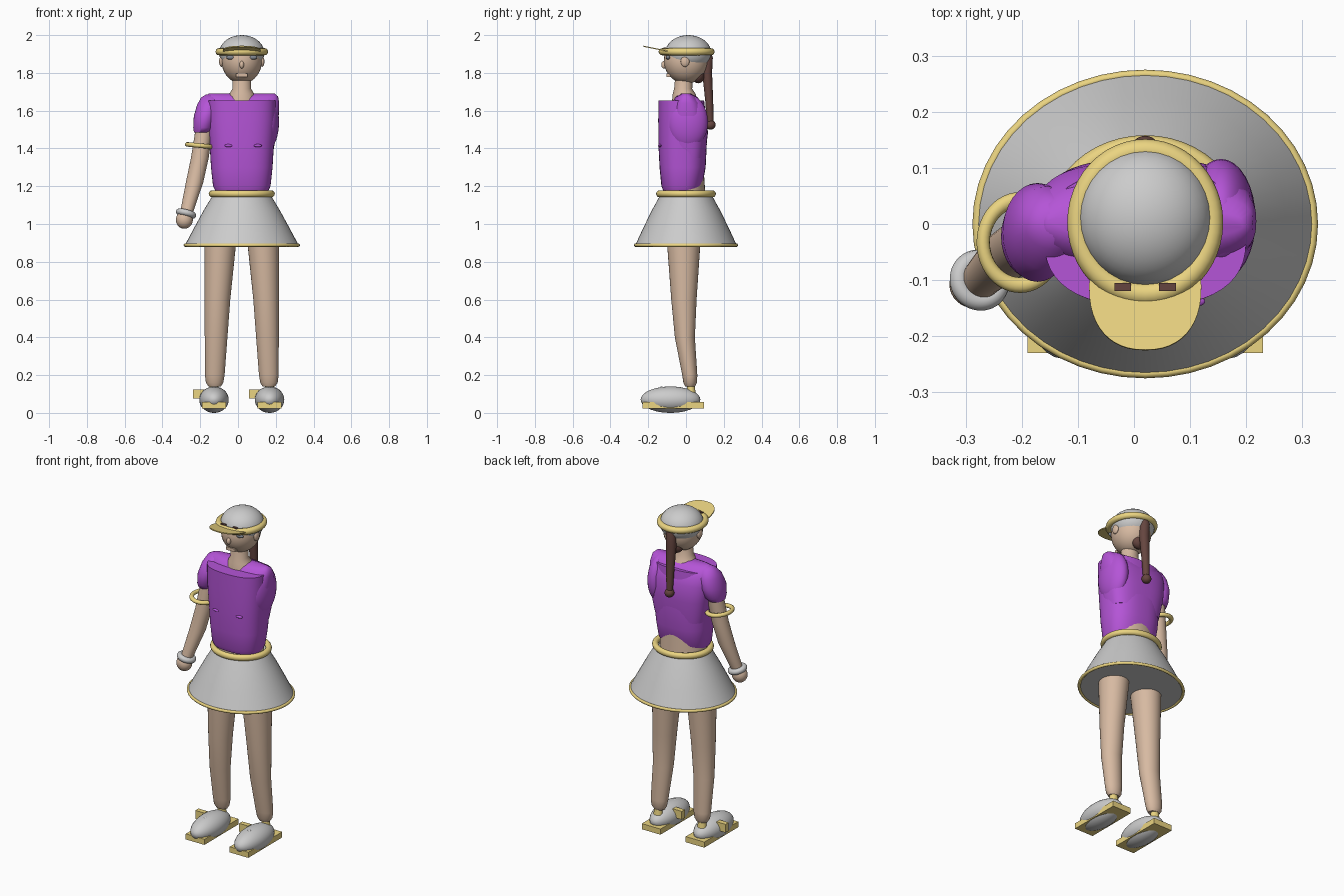
import bpy, bmesh, math
from mathutils import Vector

CX = 0.02  # body centre line


def material(name, rgb):
    m = bpy.data.materials.new(name)
    m.diffuse_color = (*rgb, 1)
    return m


SKIN = material("skin", (0.68, 0.49, 0.36))
PURPLE = material("purple", (0.46, 0.09, 0.68))
GOLD = material("gold", (0.83, 0.66, 0.22))
WHITE = material("white", (0.85, 0.85, 0.85))
BROWN = material("brown", (0.13, 0.06, 0.05))
EYE = material("eye", (0.22, 0.24, 0.28))


def finish(ob, name, mat, angle=40):
    ob.name = name
    ob.data.materials.append(mat)
    bpy.ops.object.select_all(action='DESELECT')
    ob.select_set(True)
    bpy.context.view_layer.objects.active = ob
    bpy.ops.object.shade_smooth_by_angle(angle=math.radians(angle))
    return ob


def loft(name, mat, sections, n=32, power=2.0, angle=40):
    """Closed skin through horizontal sections (z, x, y, rx, ry)."""
    bm = bmesh.new()
    rings = []
    for z, x, y, rx, ry in sections:
        ring = []
        for i in range(n):
            a = 2 * math.pi * i / n
            c, s = math.cos(a), math.sin(a)
            ring.append(bm.verts.new((
                x + rx * math.copysign(abs(c) ** (2 / power), c),
                y + ry * math.copysign(abs(s) ** (2 / power), s), z)))
        rings.append(ring)
    for a, b in zip(rings, rings[1:]):
        for i in range(n):
            j = (i + 1) % n
            bm.faces.new((a[i], a[j], b[j], b[i]))
    bm.faces.new(rings[0])
    bm.faces.new(rings[-1])
    bmesh.ops.recalc_face_normals(bm, faces=bm.faces[:])
    me = bpy.data.meshes.new(name)
    bm.to_mesh(me)
    bm.free()
    ob = bpy.data.objects.new(name, me)
    bpy.context.collection.objects.link(ob)
    return finish(ob, name, mat, angle)


def ball(name, mat, loc, r):
    bpy.ops.mesh.primitive_uv_sphere_add(segments=32, ring_count=18, location=loc)
    ob = bpy.context.object
    ob.scale = r
    return finish(ob, name, mat)


def box(name, mat, loc, size, rot=(0, 0, 0)):
    bpy.ops.mesh.primitive_cube_add(size=1, location=loc, rotation=rot)
    ob = bpy.context.object
    ob.scale = size
    return finish(ob, name, mat)


def ring(name, mat, loc, rx, ry, minor, rot=(0, 0, 0)):
    bpy.ops.mesh.primitive_torus_add(major_radius=rx, minor_radius=minor, location=loc,
                                     rotation=rot, major_segments=48, minor_segments=12)
    ob = bpy.context.object
    ob.scale = (1, ry / rx, 1)
    return finish(ob, name, mat)


# Legs, ankles and shoes on both sides
for side, s in (("left", -1), ("right", 1)):
    leg = [(0.14, 0.143, 0.022, 0.033, 0.026), (0.16, 0.144, 0.022, 0.046, 0.036),
           (0.20, 0.143, 0.020, 0.052, 0.040), (0.40, 0.136, -0.006, 0.060, 0.053),
           (0.60, 0.129, -0.011, 0.068, 0.067), (0.88, 0.115, -0.012, 0.083, 0.087),
           (0.98, 0.112, -0.010, 0.086, 0.090)]
    loft(side + "_leg", SKIN, [(z, CX + s * x, y, rx, ry) for z, x, y, rx, ry in leg])
    x = CX + s * 0.147
    loft(side + "_ankle", GOLD, [(0.08, x, 0.03, 0.03, 0.025), (0.15, x, 0.025, 0.022, 0.02)])
    ball(side + "_shoe", WHITE, (x, -0.082, 0.07), (0.078, 0.158, 0.07))
    box(side + "_shoe_sole", GOLD, (x, -0.067, 0.04), (0.125, 0.325, 0.034))
    box(side + "_shoe_tab", GOLD, (x - 0.08, -0.055, 0.10), (0.06, 0.03, 0.05))
    ball(side + "_shoe_button", WHITE, (x, -0.13, 0.133), (0.01, 0.01, 0.006))

# Skirt with its closed underside, belt and hem
loft("skirt", WHITE, [(0.885, CX, 0, 0.303, 0.27), (0.98, CX, 0, 0.252, 0.226),
                      (1.07, CX, 0, 0.203, 0.182), (1.15, CX, 0, 0.155, 0.138)], 48)
ring("skirt_hem", GOLD, (CX, 0, 0.888), 0.299, 0.267, 0.009)
ring("belt", GOLD, (CX, 0, 1.16), 0.157, 0.142, 0.018)

# Waist and shirt
loft("waist", SKIN, [(1.12, CX, 0, 0.14, 0.105), (1.27, CX, -0.01, 0.14, 0.105)])
loft("shirt_front", PURPLE, [
    (1.175, CX, -0.025, 0.140, 0.095), (1.20, CX, -0.022, 0.152, 0.108),
    (1.30, CX, -0.018, 0.163, 0.122), (1.42, CX, -0.018, 0.170, 0.128),
    (1.55, CX, -0.020, 0.180, 0.127), (1.655, CX, -0.025, 0.180, 0.121)], 48, 2.5)
loft("shirt_yoke", PURPLE, [
    (1.35, CX, 0.005, 0.160, 0.095), (1.48, CX, 0.008, 0.185, 0.108),
    (1.58, CX, 0.008, 0.196, 0.102), (1.64, CX, 0.005, 0.198, 0.082),
    (1.675, CX, 0.002, 0.192, 0.055), (1.69, CX, 0, 0.175, 0.025)], 48, 2.8, 60)
ball("right_shoulder", PURPLE, (CX + 0.135, 0.008, 1.54), (0.062, 0.108, 0.147))
for x in (-0.05, 0.105):
    ball("shirt_dart", PURPLE, (x, -0.138, 1.415), (0.022, 0.01, 0.008))

# Single arm with puffed sleeve, bangle and bracelet
loft("sleeve", PURPLE, [
    (1.485, -0.190, -0.025, 0.043, 0.055), (1.51, -0.182, -0.022, 0.055, 0.075),
    (1.57, -0.172, -0.015, 0.062, 0.088), (1.63, -0.155, -0.008, 0.062, 0.075),
    (1.67, -0.145, 0, 0.050, 0.045), (1.685, -0.140, 0, 0.030, 0.02)], 32, 2, 60)
loft("arm", SKIN, [
    (1.04, -0.278, -0.105, 0.033, 0.033), (1.10, -0.262, -0.088, 0.037, 0.037),
    (1.22, -0.230, -0.058, 0.046, 0.045), (1.35, -0.202, -0.038, 0.047, 0.047),
    (1.55, -0.172, -0.018, 0.045, 0.05)])
ball("hand", SKIN, (-0.284, -0.108, 1.022), (0.045, 0.042, 0.047))
ring("arm_bangle", GOLD, (-0.203, -0.033, 1.415), 0.066, 0.076, 0.012, (0, 0.1, 0))
ring("wrist_bracelet", WHITE, (-0.275, -0.10, 1.055), 0.038, 0.038, 0.017, (-0.15, 0.25, 0))

# Neck and head
loft("neck", SKIN, [(1.64, CX, -0.005, 0.085, 0.07), (1.69, CX, -0.010, 0.065, 0.06),
                    (1.715, CX, -0.015, 0.050, 0.048), (1.80, CX, -0.01, 0.048, 0.045)])
ball("head", SKIN, (CX, 0.0, 1.865), (0.107, 0.117, 0.122))
for s in (-1, 1):
    ball("ear", SKIN, (CX + s * 0.108, -0.005, 1.86), (0.012, 0.023, 0.028))
    ball("eye", EYE, (CX + s * 0.058, -0.095, 1.882), (0.024, 0.012, 0.012))
    box("eyebrow", BROWN, (CX + s * 0.04, -0.112, 1.92), (0.03, 0.014, 0.03))
ball("nose", SKIN, (CX, -0.117, 1.843), (0.012, 0.014, 0.020))
box("mouth", SKIN, (CX, -0.092, 1.787), (0.06, 0.02, 0.018))

# Ponytail
loft("ponytail", BROWN, [
    (1.54, CX, 0.128, 0.018, 0.018), (1.65, CX, 0.123, 0.023, 0.021),
    (1.80, CX, 0.112, 0.029, 0.026), (1.88, CX, 0.112, 0.030, 0.030),
    (1.91, CX, 0.110, 0.022, 0.022)])
ball("ponytail_tip", BROWN, (CX, 0.130, 1.525), (0.027, 0.027, 0.026))
ball("nape_hair", BROWN, (CX, 0.065, 1.79), (0.045, 0.035, 0.045))

# Cap: dome, rolled band and upturned visor
ball("cap_dome", WHITE, (CX, 0.012, 1.905), (0.120, 0.122, 0.095))
ring("cap_band", GOLD, (CX, 0.003, 1.912), 0.120, 0.128, 0.019)
visor = loft("cap_visor", GOLD, [(-0.003, 0, 0, 0.1, 0.115), (0.003, 0, 0, 0.1, 0.115)], 48, 2.3)
visor.location = (CX, -0.112, 1.918)
visor.rotation_euler = (-0.2, 0, 0)
